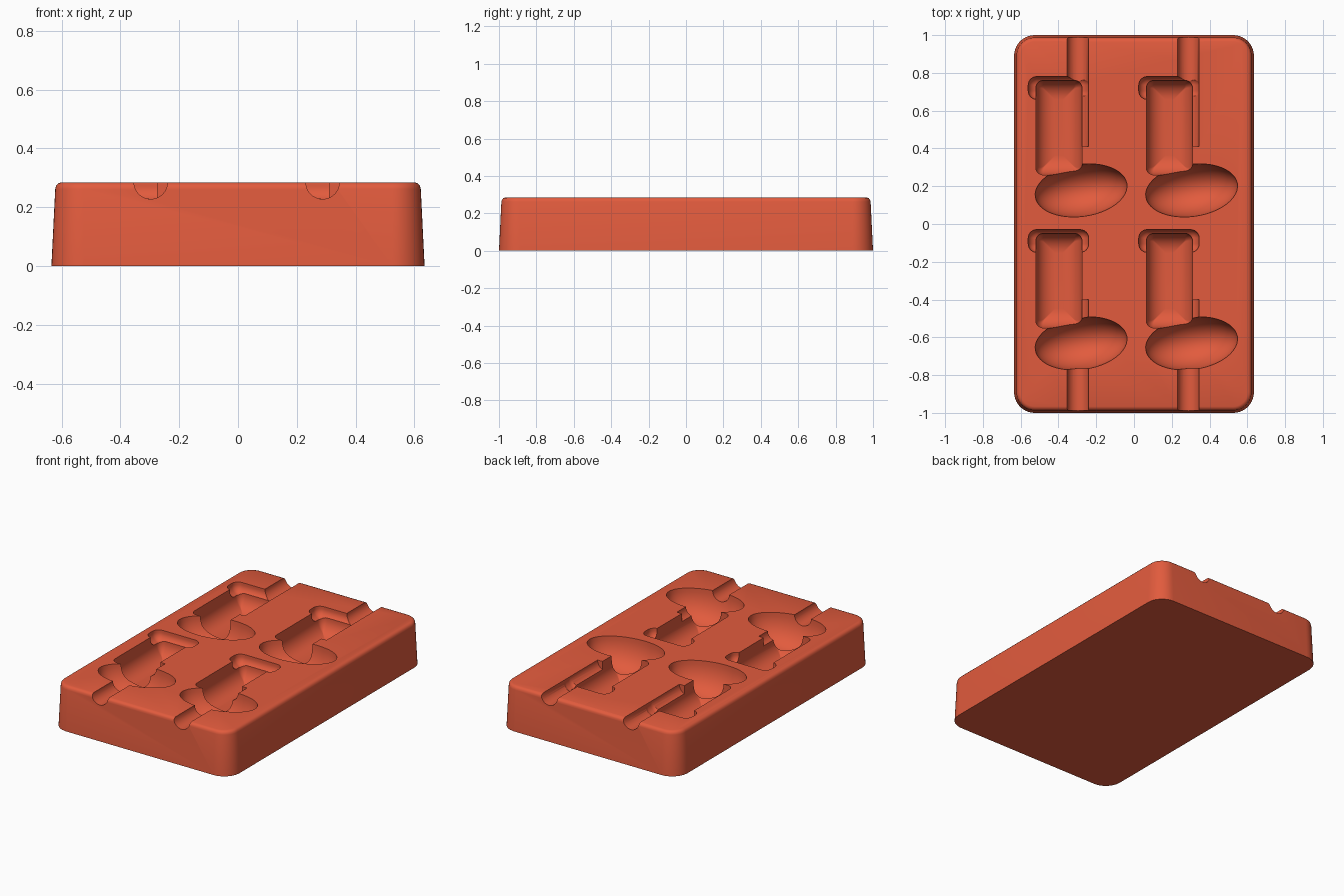
import bpy, bmesh
from math import sin, cos, pi, radians
from mathutils import Matrix

cube = bpy.data.objects.get("Cube")
if cube:
    bpy.data.objects.remove(cube, do_unlink=True)

TOP = 0.285


def new_object(name, bm):
    bmesh.ops.recalc_face_normals(bm, faces=bm.faces[:])
    mesh = bpy.data.meshes.new(name)
    bm.to_mesh(mesh)
    bm.free()
    obj = bpy.data.objects.new(name, mesh)
    bpy.context.collection.objects.link(obj)
    return obj


def loft(name, cx, cy, hx, hy, radius, levels, steps=10):
    """Stack of rounded rectangles; levels are (z, inset)."""
    bm = bmesh.new()
    rings = []
    for z, inset in levels:
        r = max(radius - inset, 0.004)
        ring = []
        for k, (sx, sy) in enumerate([(1, 1), (-1, 1), (-1, -1), (1, -1)]):
            for i in range(steps + 1):
                a = (k + i / steps) * pi / 2
                ring.append(bm.verts.new((cx + sx * (hx - inset - r) + r * cos(a),
                                          cy + sy * (hy - inset - r) + r * sin(a), z)))
        rings.append(ring)
    for low, high in zip(rings, rings[1:]):
        for i in range(len(low)):
            j = (i + 1) % len(low)
            bm.faces.new((low[i], low[j], high[j], high[i]))
    bm.faces.new(rings[0][::-1])
    bm.faces.new(rings[-1])
    return new_object(name, bm)


def pocket(name, cx, cy, hx, hy, radius, depth, fillet):
    """Cutter with a filleted floor."""
    angles = [i * pi / 20 for i in range(11)]
    levels = [(TOP - depth + fillet * (1 - sin(a)), fillet * (1 - cos(a))) for a in angles[::-1]]
    return loft(name, cx, cy, hx, hy, radius, levels + [(TOP + 0.1, 0)])


def foot_pocket(cx, cy):
    bm = bmesh.new()
    bmesh.ops.create_uvsphere(bm, u_segments=48, v_segments=24, radius=1)
    scale = Matrix.Diagonal((0.245, 0.138, 0.19, 1))
    bm.transform(Matrix.Translation((cx, cy, TOP)) @ Matrix.Rotation(radians(8), 4, 'Z') @ scale)
    return new_object("foot_cutter", bm)


def groove(cx, y0, y1):
    bm = bmesh.new()
    bmesh.ops.create_cone(bm, cap_ends=True, segments=40, radius1=0.057, radius2=0.057, depth=y1 - y0)
    bm.transform(Matrix.Translation((cx, (y0 + y1) / 2, TOP)) @ Matrix.Rotation(pi / 2, 4, 'X'))
    return new_object("groove_cutter", bm)


# Tray block with drafted sides and a rounded top rim
tray = loft("mould_tray", 0, 0, 0.635, 1.0, 0.11,
            [(0, 0), (0.262, 0.013), (0.273, 0.016), (0.281, 0.023), (TOP, 0.034)])

# Four stocking-shaped cavities, each with a pouring groove to the nearest end
cutters = []
for dx in (0, 0.585):
    for dy in (0, -0.81):
        cutters += [
            pocket("leg_cutter", dx - 0.3975, dy + 0.51, 0.1225, 0.25, 0.04, 0.16, 0.1),
            pocket("cuff_cutter", dx - 0.4, dy + 0.72, 0.16, 0.06, 0.045, 0.065, 0.05),
            foot_pocket(dx - 0.28, dy + 0.178),
        ]
    cutters += [groove(dx - 0.297, 0.41, 1.1), groove(dx - 0.297, -1.1, -0.4)]

for cutter in cutters:
    cutter.hide_render = True
    cut = tray.modifiers.new(cutter.name, 'BOOLEAN')
    cut.operation = 'DIFFERENCE'
    cut.solver = 'EXACT'
    cut.object = cutter

# Bake the cuts and drop the cutters
bpy.context.view_layer.update()
graph = bpy.context.evaluated_depsgraph_get()
carved = bpy.data.meshes.new_from_object(tray.evaluated_get(graph))
tray.modifiers.clear()
tray.data = carved
for cutter in cutters:
    bpy.data.objects.remove(cutter, do_unlink=True)

# Terracotta silicone
color = (0.76, 0.105, 0.047, 1)
mat = bpy.data.materials.new("terracotta_red")
mat.use_nodes = True
mat.diffuse_color = color
mat.node_tree.nodes["Principled BSDF"].inputs["Base Color"].default_value = color
tray.data.materials.clear()
tray.data.materials.append(mat)

for obj in bpy.context.selected_objects:
    obj.select_set(False)
tray.select_set(True)
bpy.context.view_layer.objects.active = tray
bpy.ops.object.shade_smooth_by_angle(angle=radians(30))
